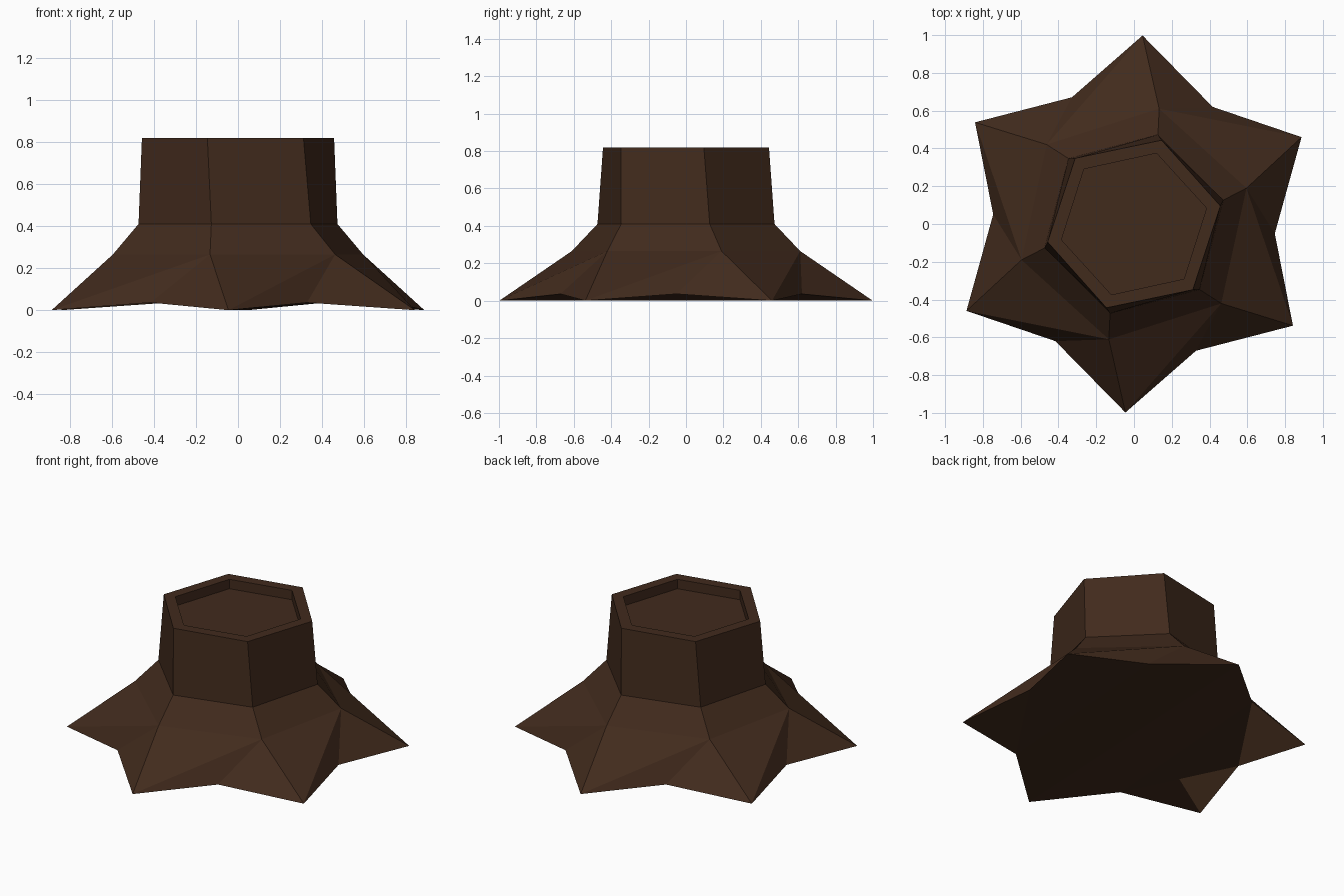
import bpy, bmesh, math

if "Cube" in bpy.data.objects:
    bpy.data.objects.remove(bpy.data.objects["Cube"])

mesh = bpy.data.meshes.new("tree_stump")
for name, colour in (("dark brown bark", (0.053, 0.0235, 0.012, 1)),
                     ("tan wood", (0.235, 0.11, 0.05, 1))):
    mat = bpy.data.materials.new(name)
    mat.diffuse_color = colour
    mat.use_nodes = True
    mat.node_tree.nodes["Principled BSDF"].inputs["Base Color"].default_value = mat.diffuse_color
    mesh.materials.append(mat)

bm = bmesh.new()


def ring(radius, z, angle):
    """Six vertices around the trunk axis."""
    return [bm.verts.new((radius * math.cos(math.radians(angle + 60 * k)),
                          radius * math.sin(math.radians(angle + 60 * k)), z))
            for k in range(6)]


def underside(verts, material=0):
    """A face turned downwards."""
    f = bm.faces.new(verts)
    f.normal_update()
    if f.normal.z > 0:
        f.normal_flip()
    f.material_index = material


# root tips and the raised notches between them
tips = ring(0.999, 0.0, 27.4)
notches = ring(0.747, 0.036, 56.1)

# twisting trunk rings, rim and recessed cut surface
rings = [ring(0.625, 0.265, 17.7), ring(0.49, 0.41, 15.0),
         ring(0.467, 0.82, 11.8), ring(0.393, 0.82, 12.3),
         ring(0.393, 0.76, 12.3)]

# root flare: each side folds from a root tip up to the next trunk corner
for k in range(6):
    n = (k + 1) % 6
    bm.faces.new((tips[k], rings[0][n], rings[0][k]))
    bm.faces.new((tips[k], notches[k], rings[0][n]))
    bm.faces.new((notches[k], tips[n], rings[0][n]))

# trunk walls, rim and recess walls
for low, high in zip(rings, rings[1:]):
    for k in range(6):
        n = (k + 1) % 6
        bm.faces.new((low[k], low[n], high[n], high[k]))

# cut surface
bm.faces.new(rings[-1])

# underside: two halves folded along the line joining opposite tips,
# with bare wood showing under two roots of the left half
for s in (1, 4):
    a, b, c, d = (tips[(s + i) % 6] for i in range(4))
    p, q, r = (notches[(s + i) % 6] for i in range(3))
    wood = 1 if s == 1 else 0
    mid = bm.verts.new((q.co + r.co) / 2)
    underside((a, d, r, p))
    underside((p, r, mid, q))
    underside((p, q, b), wood)
    underside((q, mid, c), wood)
    underside((mid, r, c))

bm.normal_update()
bm.to_mesh(mesh)
bm.free()
stump = bpy.data.objects.new("tree_stump", mesh)
bpy.context.collection.objects.link(stump)
